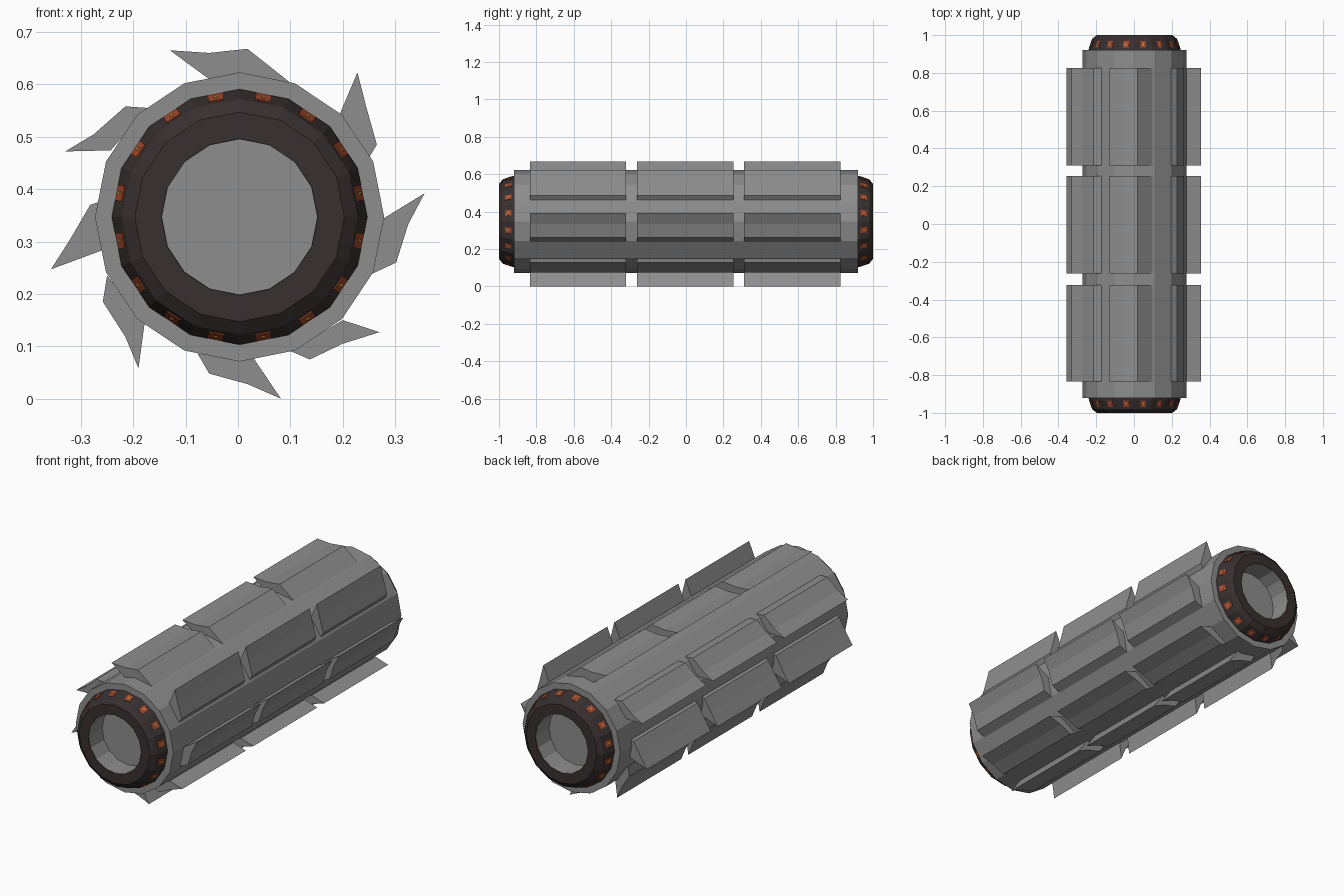
import bpy, bmesh, math
from mathutils import Matrix, Vector

if "Cube" in bpy.data.objects:
    bpy.data.objects.remove(bpy.data.objects["Cube"])

CX, CZ, SIDES = 0.003, 0.347, 16


def material(name, rgb):
    m = bpy.data.materials.new(name)
    m.diffuse_color = (*rgb, 1)
    m.use_nodes = True
    m.node_tree.nodes["Principled BSDF"].inputs["Base Color"].default_value = m.diffuse_color
    return m


STEEL = material("grey steel", (0.27, 0.27, 0.27))
DARK = material("dark brown metal", (0.04, 0.029, 0.029))
ORANGE = material("ember orange", (0.36, 0.065, 0.025))
YELLOW = material("ember yellow", (0.75, 0.32, 0.06))


def finish(bm, name, mat):
    bmesh.ops.recalc_face_normals(bm, faces=bm.faces)
    mesh = bpy.data.meshes.new(name)
    bm.to_mesh(mesh)
    bm.free()
    mesh.materials.append(mat)
    obj = bpy.data.objects.new(name, mesh)
    bpy.context.collection.objects.link(obj)
    return obj


def lathe(name, profile, mat, closed=False):
    """Turn (radius, y) points around the roller axis; radius 0 closes with a disc."""
    bm = bmesh.new()
    rings = []
    for r, y in profile:
        rings.append([bm.verts.new((CX + r * math.sin(2 * math.pi * i / SIDES), y,
                                    CZ + r * math.cos(2 * math.pi * i / SIDES)))
                      for i in range(SIDES)])
    pairs = list(zip(rings, rings[1:]))
    if closed:
        pairs.append((rings[-1], rings[0]))
    for a, b in pairs:
        for i in range(SIDES):
            j = (i + 1) % SIDES
            bm.faces.new((a[i], a[j], b[j], b[i]))
    if not closed:
        bm.faces.new(rings[0])
        bm.faces.new(rings[-1])
    return finish(bm, name, mat)


# Hollow-ended drum: floor of the socket, socket wall, end shoulder, long skin
half = [(0.148, 0.89), (0.148, 0.997), (0.152, 0.997), (0.152, 0.92), (0.276, 0.92)]
lathe("drum", half + [(r, -y) for r, y in reversed(half)], STEEL)

# Dark tapered end rings with ember slots
for s, side in ((-1, "front"), (1, "back")):
    ring = [(0.149, 0.915), (0.245, 0.915), (0.241, 0.935), (0.225, 0.98), (0.2, 1.0), (0.149, 1.0)]
    lathe(side + "_end_ring", [(r, s * y) for r, y in ring], DARK, closed=True)

    for name, mat, width, length, lift in (("ember_slots", ORANGE, 0.030, 0.036, 0.0),
                                           ("ember_cores", YELLOW, 0.007, 0.010, 0.002)):
        bm = bmesh.new()
        for k in range(SIDES):
            ang = (k + 0.5) * 2 * math.pi / SIDES
            place = (Matrix.Translation((CX, 0, CZ)) @ Matrix.Rotation(ang, 4, 'Y')
                     @ Matrix.Translation((0, s * 0.95, 0.2305 + lift))
                     @ Matrix.Rotation(-s * 0.34, 4, 'X')
                     @ Matrix.Diagonal((width, length, 0.006, 1)))
            bmesh.ops.create_cube(bm, size=1, matrix=place)
        finish(bm, side + "_" + name, mat)

# Blade cross-sections: tip, ridge, heel, two feet on the drum (x, z)
BLADES = [
    [(-.13, .665), (-.055, .66), (.018, .668), (.1, .603), (-.055, .61)],
    [(.228, .623), (.244, .56), (.265, .485), (.25, .46), (.195, .545)],
    [(.356, .392), (.325, .333), (.302, .26), (.255, .238), (.279, .345)],
    [(.27, .127), (.2, .105), (.137, .075), (.1, .091), (.2, .15)],
    [(.082, 0), (.018, .028), (-.055, .048), (-.077, .086), (.03, .077)],
    [(-.19, .058), (-.215, .118), (-.258, .185), (-.25, .235), (-.178, .146)],
    [(-.357, .247), (-.32, .305), (-.282, .37), (-.267, .375), (-.26, .283)],
    [(-.33, .472), (-.275, .505), (-.215, .558), (-.172, .555), (-.243, .474)],
]

# Three blade segments along the drum for every row
for row, section in enumerate(BLADES):
    bm = bmesh.new()
    for y0, y1 in ((-0.835, -0.322), (-0.263, 0.253), (0.31, 0.826)):
        face = bm.faces.new([bm.verts.new((x, y0, z)) for x, z in section])
        ext = bmesh.ops.extrude_face_region(bm, geom=[face], use_keep_orig=True)
        moved = [v for v in ext["geom"] if isinstance(v, bmesh.types.BMVert)]
        bmesh.ops.translate(bm, verts=moved, vec=Vector((0, y1 - y0, 0)))
    finish(bm, "blade_row_%d" % (row + 1), STEEL)
